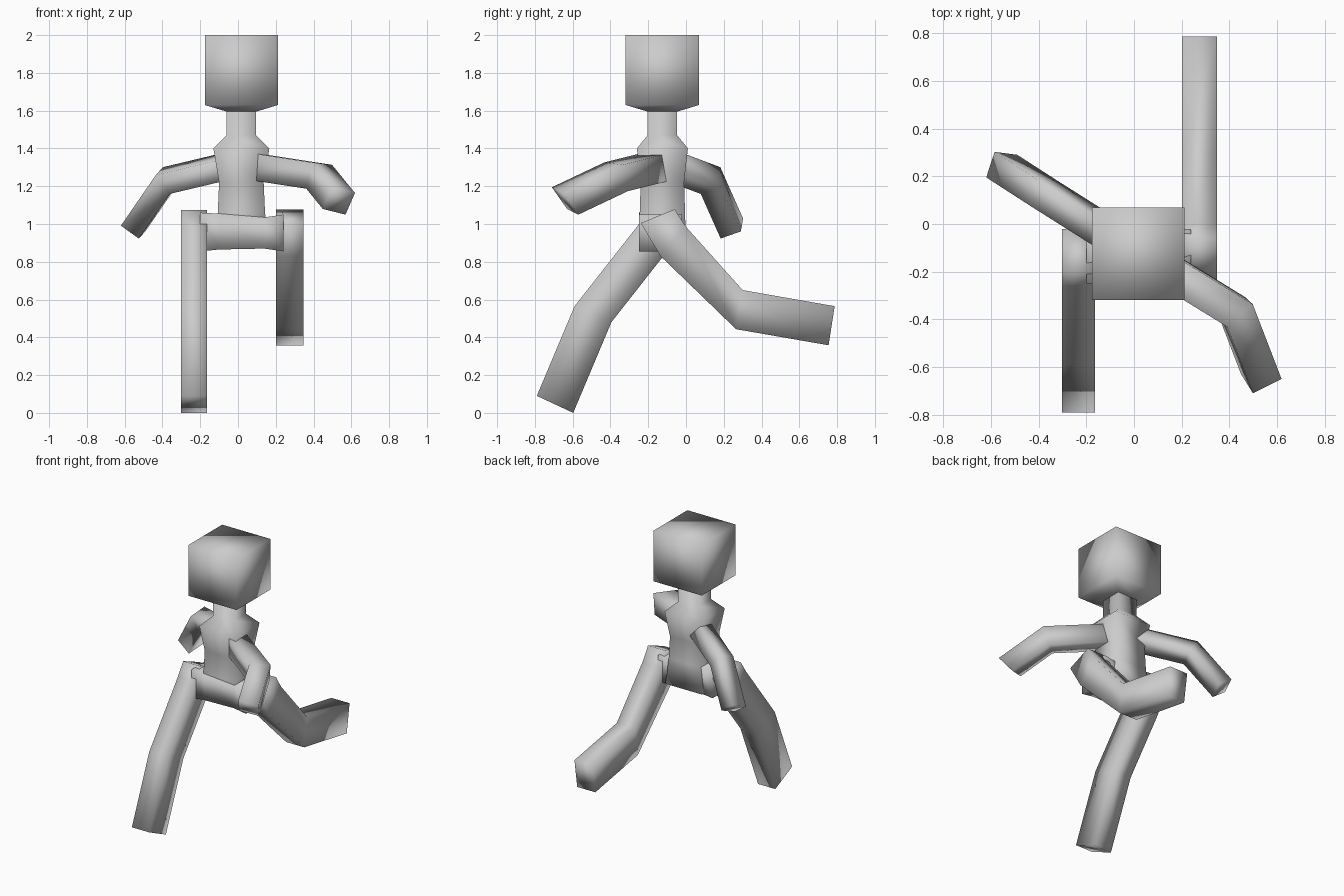
import bpy, bmesh
from mathutils import Vector as V

if "Cube" in bpy.data.objects:
    bpy.data.objects.remove(bpy.data.objects["Cube"])


def loft(name, rings):
    """Skin a list of four-cornered rings into one closed, smooth-shaded tube."""
    bm = bmesh.new()
    loops = [[bm.verts.new(p) for p in ring] for ring in rings]
    for a, b in zip(loops, loops[1:]):
        for i in range(4):
            j = (i + 1) % 4
            bm.faces.new((a[i], a[j], b[j], b[i]))
    bm.faces.new(loops[0])
    bm.faces.new(loops[-1])
    bmesh.ops.recalc_face_normals(bm, faces=bm.faces)
    mesh = bpy.data.meshes.new(name)
    bm.to_mesh(mesh)
    bm.free()
    mesh.polygons.foreach_set("use_smooth", [True] * len(mesh.polygons))
    obj = bpy.data.objects.new(name, mesh)
    bpy.context.collection.objects.link(obj)
    return obj


def level(z, hx, hy, cx=0.018, cy=-0.125):
    """Horizontal rectangular ring of the body."""
    return [(cx + sx * hx, cy + sy * hy, z)
            for sx, sy in ((-1, -1), (1, -1), (1, 1), (-1, 1))]


def leg(name, x0, x1, pairs):
    """Leg from a side profile, given as (y, z) pairs across its thickness."""
    loft(name, [[(x0, *a), (x1, *a), (x1, *b), (x0, *b)] for a, b in pairs])


def arm(name, hand, elbow, shoulder, side, up):
    """Square tube swept from hand to shoulder with a mitred elbow."""
    hand, elbow, shoulder, side, up = map(V, (hand, elbow, shoulder, side, up))
    ring = [hand + side * a + up * b
            for a, b in ((-1, -1), (1, -1), (1, 1), (-1, 1))]
    d1 = (elbow - hand).normalized()
    d2 = (shoulder - elbow).normalized()
    rings = [ring]
    for centre, d, n in ((elbow, d1, d1 + d2), (shoulder, d2, d2)):
        ring = [p + d * ((centre - p).dot(n) / d.dot(n)) for p in ring]
        rings.append(ring)
    loft(name, rings)


# Head with short taper into the neck
loft("head", [level(2.0, 0.194, 0.194), level(1.63, 0.194, 0.194),
              level(1.595, 0.078, 0.078)])

# Neck, shoulders, waist and pelvis
loft("torso", [level(1.60, 0.078, 0.078), level(1.47, 0.078, 0.078),
               level(1.40, 0.148, 0.135), level(1.22, 0.118, 0.115),
               level(1.06, 0.125, 0.12), level(0.87, 0.148, 0.125)])

# Hip bridge joining both legs
loft("hips", [[(x, -0.25, zb), (x, -0.02, zb), (x, -0.02, zt), (x, -0.25, zt)]
              for x, zb, zt in ((-0.2, 0.855, 1.06), (-0.1, 0.865, 1.055),
                                (0.14, 0.87, 1.035), (0.24, 0.855, 1.05))])

# Front striding leg and raised rear leg
leg("front_leg", -0.302, -0.163,
    [((-0.20, 1.075), (-0.02, 1.0)), ((-0.26, 0.985), (-0.12, 0.83)),
     ((-0.59, 0.565), (-0.395, 0.48)), ((-0.79, 0.09), (-0.597, 0.0))])
leg("rear_leg", 0.202, 0.348,
    [((-0.06, 1.078), (-0.24, 1.005)), ((0.0, 0.985), (-0.135, 0.83)),
     ((0.30, 0.65), (0.265, 0.443)), ((0.787, 0.565), (0.755, 0.358))])

# Swinging arms
arm("front_arm", (0.534, -0.64, 1.122), (0.43, -0.37, 1.25), (0.04, -0.13, 1.31),
    (0.06, 0.03, -0.015), (0.025, -0.04, 0.0575))
arm("rear_arm", (-0.555, 0.243, 0.976), (-0.38, 0.13, 1.23), (0.0, -0.11, 1.32),
    (0.0475, -0.006, -0.034), (0.0175, 0.0535, 0.019))
